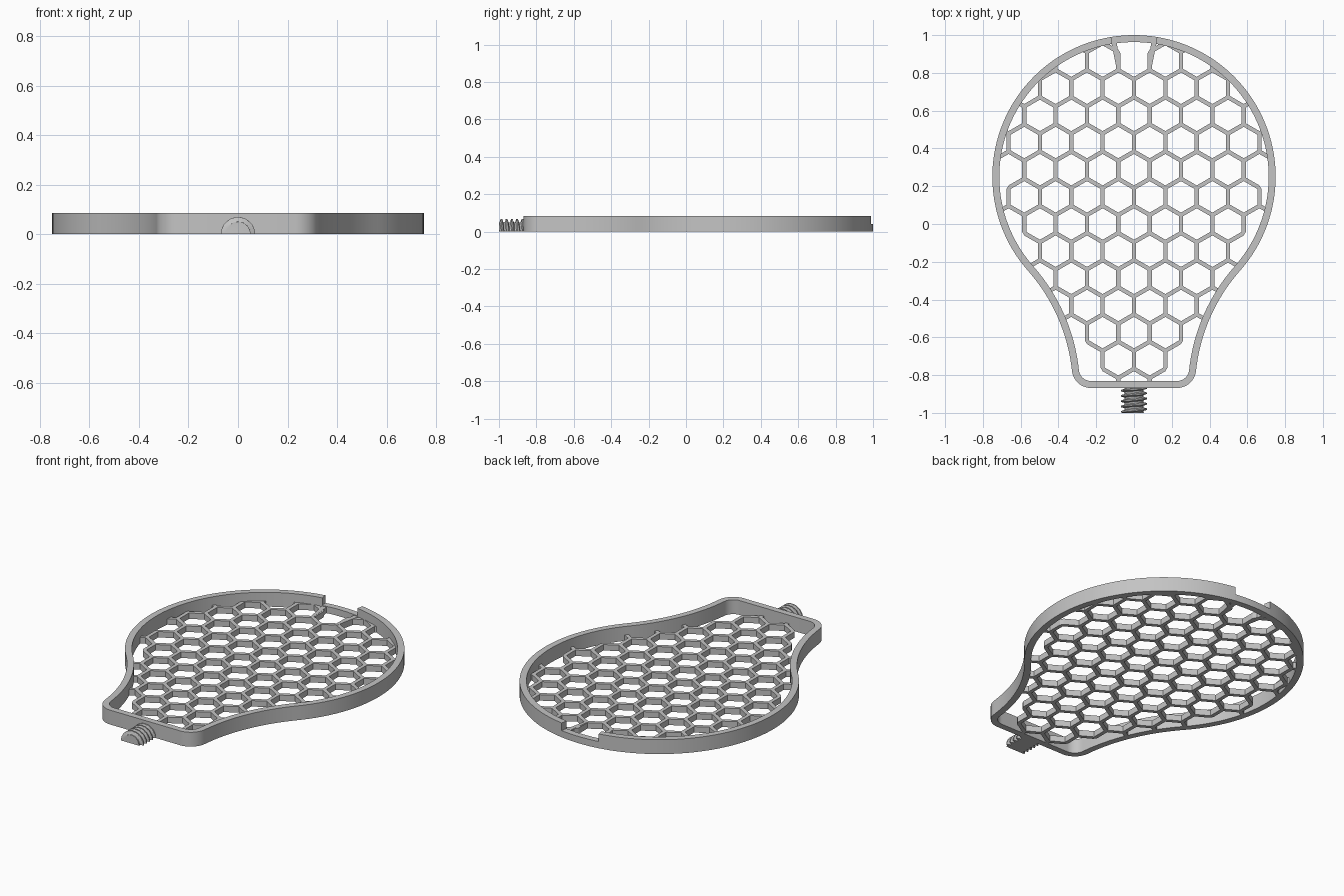
import bpy, bmesh, math
from mathutils import Vector

cube = bpy.data.objects.get("Cube")
if cube:
    bpy.data.objects.remove(cube)

grey = bpy.data.materials.new("light_grey_plastic")
grey.use_nodes = True
GREY = (0.55, 0.55, 0.55, 1)
grey.diffuse_color = GREY
grey.node_tree.nodes["Principled BSDF"].inputs["Base Color"].default_value = GREY

RIM_H, NOTCH_H, GRID_H, WALL = 0.085, 0.04, 0.035, 0.037
BULB_Y, BULB_R = 0.25, 0.75
JOIN = -41.5                      # angle where bulb meets neck
NECK_R, FILLET, BASE_Y = 0.95, 0.1, -0.868
NOTCH = 9.3                       # half angle of the top notch


def polar(angle, r=1.0):
    a = math.radians(angle)
    return Vector((math.cos(a), math.sin(a))) * r


BULB = Vector((0, BULB_Y))
NECK = BULB + polar(JOIN, BULB_R + NECK_R)


def finish(name, bm, smooth=True):
    bmesh.ops.remove_doubles(bm, verts=bm.verts, dist=0.0004)
    bmesh.ops.recalc_face_normals(bm, faces=bm.faces)
    mesh = bpy.data.meshes.new(name)
    bm.to_mesh(mesh)
    bm.free()
    mesh.materials.append(grey)
    ob = bpy.data.objects.new(name, mesh)
    bpy.context.collection.objects.link(ob)
    if smooth:
        bpy.ops.object.select_all(action='DESELECT')
        ob.select_set(True)
        bpy.context.view_layer.objects.active = ob
        bpy.ops.object.shade_smooth_by_angle(angle=math.radians(30))
    return ob


def face(bm, pts):
    return bm.faces.new([bm.verts.new(p) for p in pts])


def arc(centre, r, a0, a1, n):
    return [centre + polar(a0 + (a1 - a0) * i / n, r) for i in range(n + 1)]


def outline(t):
    """Closed bulb outline, inset by t."""
    cy = BASE_Y + FILLET
    dy = cy - NECK.y
    reach = NECK_R + FILLET
    corner = Vector((NECK.x - math.sqrt(reach ** 2 - dy ** 2), cy))
    tilt = math.degrees(math.asin(dy / reach))
    half = arc(BULB, BULB_R - t, 90, 90 - NOTCH, 4)
    half += arc(BULB, BULB_R - t, 90 - NOTCH, JOIN, 48)[1:]
    half += arc(NECK, NECK_R + t, 180 + JOIN, 180 - tilt, 16)[1:]
    half += arc(corner, FILLET - t, -tilt, -90, 10)[1:]
    return half + [Vector((-p.x, p.y)) for p in reversed(half[1:])]


# Rim wall, lower across the notch
bm = bmesh.new()
outer, inner = outline(0), outline(WALL)
count = len(outer)
heights = [NOTCH_H if i < 4 or i >= count - 4 else RIM_H for i in range(count)]
for i in range(count):
    j = (i + 1) % count
    h = heights[i]
    a, b, c, d = outer[i], outer[j], inner[j], inner[i]
    for z in (0, h):
        face(bm, [p.to_3d() + Vector((0, 0, z)) for p in (a, b, c, d)])
    for p, q in ((a, b), (d, c)):
        face(bm, [(*p, 0), (*q, 0), (*q, h), (*p, h)])
    if heights[j] != h:
        face(bm, [(*b, NOTCH_H), (*c, NOTCH_H), (*c, RIM_H), (*b, RIM_H)])
finish("rim", bm)


# Honeycomb grid
PITCH, W = 0.166, 0.011
SIDE = PITCH / math.sqrt(3)
ROW_COUNTS = [2, 3, 4, 5, 6, 7, 8, 7, 8, 7, 6, 3]


def key(p):
    return (round(p.x, 2), round(p.y, 2))


def inside_rim(p):
    if (p - BULB).length < BULB_R - WALL:
        return True
    q = Vector((abs(p.x), p.y))
    return BASE_Y + WALL < p.y < -0.24 and (q - NECK).length > NECK_R + WALL


nodes = {}
for row, n in enumerate(ROW_COUNTS, -5):
    for i in range(n):
        centre = Vector(((i - (n - 1) / 2) * PITCH, row * SIDE * 1.5))
        if row == 6 and i == 1:
            continue              # open cell under the notch
        for k in range(6):
            angle = 30 + 60 * k
            p = centre + polar(angle, SIDE)
            nodes[key(p)] = (p, angle % 120)

bm = bmesh.new()


def flat(pts):
    f = face(bm, [p.to_3d() for p in pts])
    f.normal_update()
    if f.normal.z < 0:
        f.normal_flip()


def strut(p, d, length):
    n = Vector((-d.y, d.x)) * W
    s, e = p + d * W / math.sqrt(3), p + d * length
    flat([s - n, e - n, e + n, s + n])


for k, (p, angle) in nodes.items():
    flat([p + polar(angle + 60 + 120 * i, 2 * W / math.sqrt(3)) for i in range(3)])
    for i in range(3):
        d = polar(angle + 120 * i)
        other = key(p + d * SIDE)
        if other in nodes:
            if k < other:
                strut(p, d, SIDE - W / math.sqrt(3))
        else:
            # short links that reach the rim
            reach = next((s / 200 for s in range(11) if not inside_rim(p + d * s / 200)), None)
            if reach:
                strut(p, d, reach + 0.012)
bmesh.ops.remove_doubles(bm, verts=bm.verts, dist=0.0004)
bottom = bm.faces[:]
border = [e for e in bm.edges if len(e.link_faces) == 1]
lift = Vector((0, 0, GRID_H))
tops = [[v.co + lift for v in f.verts] for f in bottom]
sides = [[e.verts[0].co.copy(), e.verts[1].co.copy(),
          e.verts[1].co + lift, e.verts[0].co + lift] for e in border]
for pts in tops + sides:
    face(bm, pts)
finish("honeycomb_grid", bm, False)

# Tapered guides either side of the open cell
for side, label in ((1, "left"), (-1, "right")):
    bm = bmesh.new()
    shape = [(0.072, 0.80), (0.088, 0.80), (0.122, 0.972), (0.092, 0.972)]
    low, high = ([(side * x, y, z) for x, y in shape] for z in (0, GRID_H + 0.001))
    face(bm, low)
    face(bm, high)
    for i in range(4):
        j = (i + 1) % 4
        face(bm, [low[i], low[j], high[j], high[i]])
    finish(label + "_notch_guide", bm, False)

# Half screw stub with helical thread, flat underneath
bm = bmesh.new()
ROWS, COLS, THREAD = 70, 28, 0.028
rings = []
for i in range(ROWS + 1):
    y = -1 + 0.14 * i / ROWS
    ring = []
    for j in range(COLS + 1):
        turn = j / COLS / 2
        phase = abs(((y / THREAD + turn) % 1) * 2 - 1)
        r = 0.05 + 0.019 * min(1, max(0, phase * 2.6 - 0.9))
        a = math.pi * j / COLS
        ring.append(bm.verts.new((r * math.cos(a), y, r * math.sin(a))))
    rings.append(ring)
for r0, r1 in zip(rings, rings[1:]):
    for j in range(COLS + 1):
        k = (j + 1) % (COLS + 1)
        bm.faces.new([r0[j], r0[k], r1[k], r1[j]])
bm.faces.new(rings[0])
bm.faces.new(rings[-1])
finish("screw_stub", bm)
